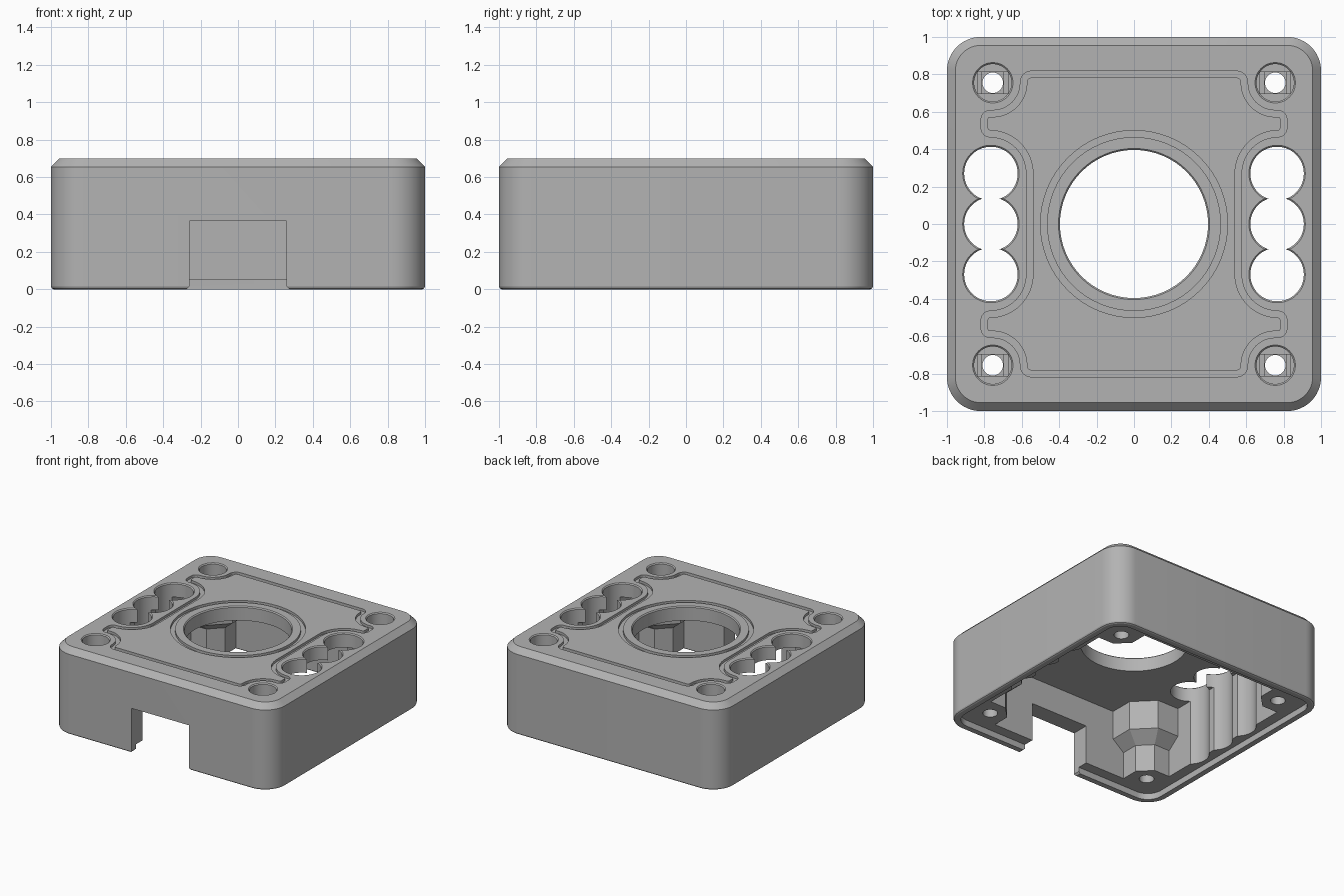
import bpy, bmesh
from math import sin, cos, radians
from mathutils import Vector

if "Cube" in bpy.data.objects:
    bpy.data.objects.remove(bpy.data.objects["Cube"], do_unlink=True)

grey = bpy.data.materials.new("plain grey")
grey.use_nodes = True
grey.diffuse_color = (0.45, 0.45, 0.45, 1)
grey.node_tree.nodes["Principled BSDF"].inputs["Base Color"].default_value = grey.diffuse_color

HEIGHT, CEILING, LEDGE = 0.7, 0.585, 0.05
WALL, SCREW = 0.86, 0.755
SIGNS = [(sx, sy) for sx in (1, -1) for sy in (1, -1)]


def arc(cx, cy, r, a0, a1, n=12):
    angles = [radians(a0 + (a1 - a0) * i / n) for i in range(n + 1)]
    return [(cx + r * cos(a), cy + r * sin(a)) for a in angles]


def circle(cx, cy, r, n=64):
    return arc(cx, cy, r, 0, 360, n)[:-1]


def rounded_square(half, r):
    c = half - r
    points = []
    for i, (sx, sy) in enumerate([(1, 1), (-1, 1), (-1, -1), (1, -1)]):
        points += arc(sx * c, sy * c, r, 90 * i, 90 * i + 90)
    return points


def rectangle(cx, cy, w, d):
    return [(cx + sx * w / 2, cy + sy * d / 2)
            for sx, sy in ((-1, -1), (1, -1), (1, 1), (-1, 1))]


def make(name, sections, capped=True):
    """Skin equal-length (loop, z) sections; uncapped ones join into a ring."""
    bm = bmesh.new()
    rows = [[bm.verts.new((x, y, z)) for x, y in loop] for loop, z in sections]
    pairs = list(zip(rows, rows[1:]))
    if capped:
        bm.faces.new(rows[0])
        bm.faces.new(rows[-1])
    else:
        pairs.append((rows[-1], rows[0]))
    for a, b in pairs:
        for i in range(len(a)):
            j = (i + 1) % len(a)
            bm.faces.new((a[i], a[j], b[j], b[i]))
    bmesh.ops.recalc_face_normals(bm, faces=bm.faces)
    mesh = bpy.data.meshes.new(name)
    bm.to_mesh(mesh)
    bm.free()
    mesh.materials.append(grey)
    obj = bpy.data.objects.new(name, mesh)
    bpy.context.collection.objects.link(obj)
    return obj


def combine(tool, operation="DIFFERENCE"):
    """Apply a boolean to the housing and discard the tool."""
    tool.hide_render = True
    mod = housing.modifiers.new("combine", "BOOLEAN")
    mod.operation, mod.solver, mod.object = operation, "EXACT", tool
    bpy.context.view_layer.objects.active = housing
    bpy.ops.object.modifier_apply(modifier=mod.name)
    bpy.data.objects.remove(tool, do_unlink=True)


def drill(name, cx, cy, r, z0):
    """Round hole from z0 through the top, with a fine edge bevel."""
    combine(make(name, [(circle(cx, cy, r), z0), (circle(cx, cy, r), HEIGHT - 0.008),
                        (circle(cx, cy, r + 0.008), HEIGHT),
                        (circle(cx, cy, r + 0.008), HEIGHT + 0.1)]))


# Outer block with chamfered top and softened bottom edge
housing = make("housing", [
    (rounded_square(0.985, 0.165), 0), (rounded_square(0.995, 0.175), 0.005),
    (rounded_square(1, 0.18), 0.015), (rounded_square(1, 0.18), HEIGHT - 0.045),
    (rounded_square(0.955, 0.135), HEIGHT)])

# Hollow interior
cavity = rounded_square(WALL, 0.06)
combine(make("cavity", [(cavity, -0.1), (cavity, CEILING)]))


# Corner screw posts, wider above for the screw heads
def post_outline(sx, sy, inner, cut, outer=0.9):
    loop = [(outer, outer), (inner, outer), (inner, inner + cut),
            (inner + cut, inner), (outer, inner)]
    return [(sx * x, sy * y) for x, y in loop]


for sx, sy in SIGNS:
    slim = post_outline(sx, sy, 0.62, 0.1)
    wide = post_outline(sx, sy, 0.52, 0.15)
    combine(make("screw_post", [(slim, 0.03), (slim, 0.27), (wide, 0.35),
                                (wide, CEILING + 0.04)]), "UNION")

# Recess for a base plate, leaving a thin rim
recess = rounded_square(0.945, 0.125)
combine(make("base_recess", [(recess, -0.1), (recess, LEDGE)]))

# Screw holes with stepped counterbores
for sx, sy in SIGNS:
    x, y = sx * SCREW, sy * SCREW
    drill("counterbore", x, y, 0.1, 0.4)
    for w, z in ((0.165, 0.385), (0.116, 0.37)):
        step = rectangle(x, y, w, 0.116)
        combine(make("bridge_step", [(step, z), (step, 0.45)]))
    hole = circle(x, y, 0.055, 32)
    combine(make("screw_hole", [(hole, -0.1), (hole, 0.45)]))

# Side vents and central opening
for sx in (1, -1):
    for i in (-1, 0, 1):
        drill("vent", sx * 0.765, i * 0.27, 0.143, -0.1)
drill("centre_opening", 0, 0, 0.396, 0.4)

# Front cable notch
notch = rectangle(0, -1, 0.52, 0.5)
flared = rectangle(0, -1, 0.55, 0.5)
combine(make("cable_notch", [(flared, -0.1), (flared, 0), (notch, 0.015), (notch, 0.365)]))

# Decorative grooves in the top face
GROOVE_FLOOR = HEIGHT - 0.02


def groove(name, inner, outer):
    combine(make(name, [(inner, GROOVE_FLOOR), (outer, GROOVE_FLOOR),
                        (outer, HEIGHT + 0.05), (inner, HEIGHT + 0.05)], capped=False))


groove("ring_groove", circle(0, 0, 0.465), circle(0, 0, 0.5))

quarter = (arc(0.55, 0.76, 0.04, 90, 0, 6) + arc(SCREW, SCREW, 0.165, 180, 270)
           + arc(0.77, 0.56, 0.03, 90, 0, 6) + arc(0.77, 0.513, 0.03, 0, -90, 6)
           + arc(0.77, 0.27, 0.2125, 90, 180, 16))
right_half = quarter + [(x, -y) for x, y in reversed(quarter)]
raw = right_half + [(-x, y) for x, y in reversed(right_half)]
path = []
for p in map(Vector, raw):
    if not path or (p - path[-1]).length > 0.002:
        path.append(p)


def offset(points, d):
    result = []
    for i, p in enumerate(points):
        t = (points[(i + 1) % len(points)] - p).normalized() + (p - points[i - 1]).normalized()
        t.normalize()
        result.append((p.x - t.y * d, p.y + t.x * d))
    return result


groove("border_groove", offset(path, -0.0175), offset(path, 0.0175))

# Smooth the curves, keep the edges crisp
bpy.ops.object.select_all(action="DESELECT")
housing.select_set(True)
bpy.context.view_layer.objects.active = housing
bpy.ops.object.shade_smooth_by_angle(angle=radians(25))
